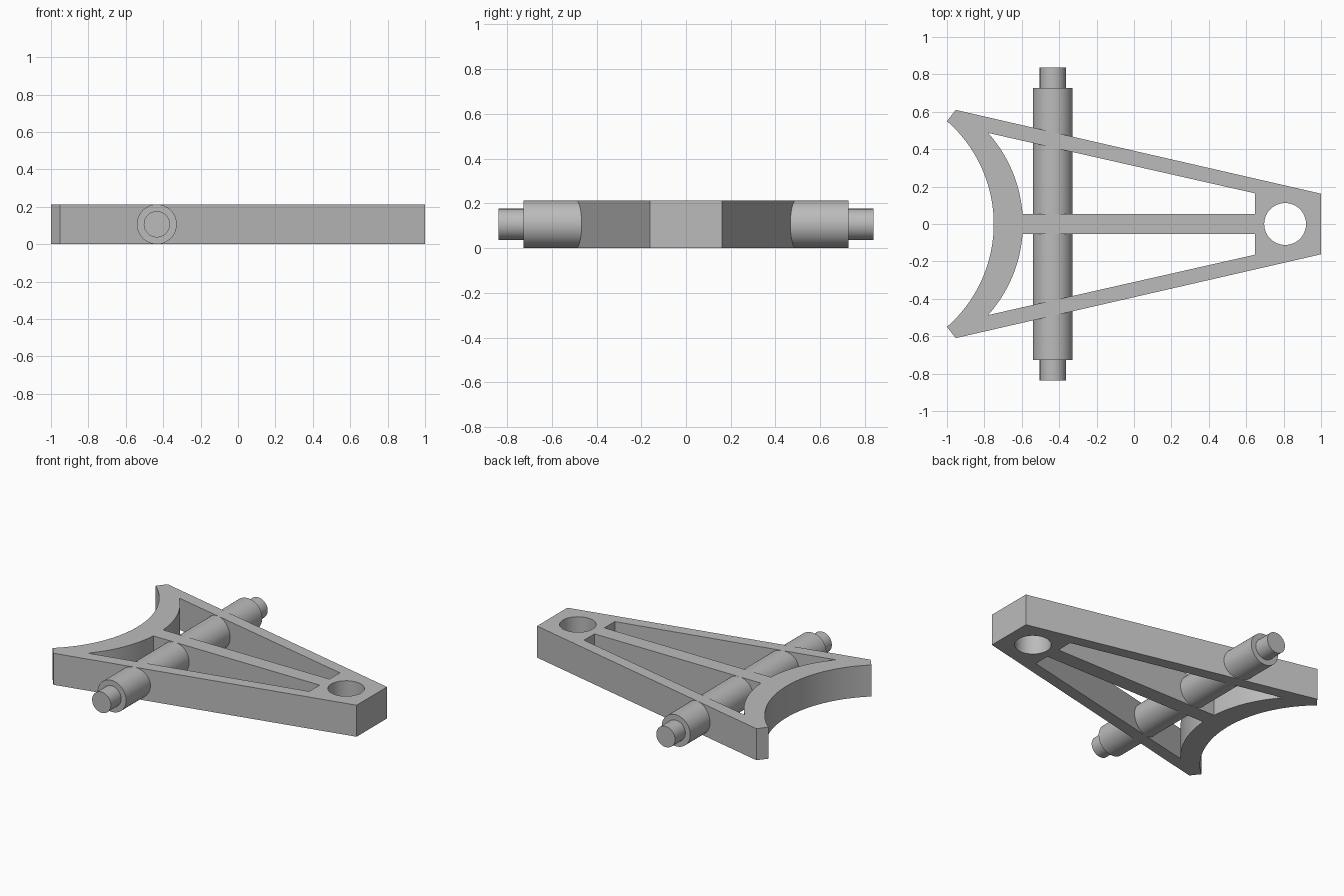
import bpy, bmesh
from math import asin, cos, sin, pi, radians
from mathutils import Matrix, Vector

cube = bpy.data.objects.get("Cube")
if cube:
    bpy.data.objects.remove(cube, do_unlink=True)

HEIGHT = 0.213
ARC_R = 0.73          # radius shared by both curved edges of the fork
ROD_X = -0.434

grey = bpy.data.materials.new("plain_grey")
grey.use_nodes = True
colour = (0.5, 0.5, 0.5, 1)
grey.diffuse_color = colour
grey.node_tree.nodes["Principled BSDF"].inputs["Base Color"].default_value = colour


def arc(apex_x, y0, y1, steps):
    """Points on a curved edge bulging toward +x, from y0 to y1."""
    a0, a1 = asin(y0 / ARC_R), asin(y1 / ARC_R)
    angles = [a0 + (a1 - a0) * i / steps for i in range(steps + 1)]
    return [(apex_x - ARC_R + ARC_R * cos(a), ARC_R * sin(a)) for a in angles]


def finish(obj):
    obj.data.materials.clear()
    obj.data.materials.append(grey)
    bpy.ops.object.select_all(action='DESELECT')
    obj.select_set(True)
    bpy.context.view_layer.objects.active = obj
    bpy.ops.object.shade_smooth_by_angle(angle=radians(30))


def extruded_plate(name, loops):
    """Fill the outer loop, leave the other loops open, extrude upward."""
    bm = bmesh.new()
    edges = []
    for loop in loops:
        verts = [bm.verts.new((x, y, 0)) for x, y in loop]
        edges += [bm.edges.new((v, verts[i - 1])) for i, v in enumerate(verts)]
    bmesh.ops.triangle_fill(bm, edges=edges, use_beauty=True, normal=(0, 0, 1))
    top = bmesh.ops.extrude_face_region(bm, geom=bm.faces[:], use_keep_orig=True)
    bmesh.ops.translate(bm, vec=(0, 0, HEIGHT),
                        verts=[g for g in top["geom"] if isinstance(g, bmesh.types.BMVert)])
    bmesh.ops.recalc_face_normals(bm, faces=bm.faces[:])
    mesh = bpy.data.meshes.new(name)
    bm.to_mesh(mesh)
    bm.free()
    obj = bpy.data.objects.new(name, mesh)
    bpy.context.collection.objects.link(obj)
    finish(obj)
    return obj


# Tapered frame: concave fork end, two long windows and a round eye
outline = arc(-0.75, -0.55, 0.55, 40) + [(-0.953, 0.61), (1, 0.162),
                                         (1, -0.162), (-0.953, -0.61)]
window = arc(-0.594, 0.053, 0.487, 24) + [(0.647, 0.164), (0.647, 0.053)]
mirrored = [(x, -y) for x, y in window]
eye = [(0.808 + 0.112 * cos(2 * pi * i / 48), 0.112 * sin(2 * pi * i / 48))
       for i in range(48)]
extruded_plate("arm_frame", [outline, window, mirrored, eye])


# Stepped cross rod, turned around the y axis
def turned_rod(name, profile, segments=48):
    bm = bmesh.new()
    verts = [bm.verts.new((r, y, 0)) for r, y in profile]
    edges = [bm.edges.new(pair) for pair in zip(verts, verts[1:])]
    bmesh.ops.spin(bm, geom=verts + edges, cent=(0, 0, 0), axis=(0, 1, 0),
                   angle=2 * pi, steps=segments, use_merge=True)
    bmesh.ops.remove_doubles(bm, verts=bm.verts[:], dist=0.0001)
    bmesh.ops.recalc_face_normals(bm, faces=bm.faces[:])
    bmesh.ops.translate(bm, verts=bm.verts[:], vec=Vector((ROD_X, 0, HEIGHT / 2)))
    mesh = bpy.data.meshes.new(name)
    bm.to_mesh(mesh)
    bm.free()
    obj = bpy.data.objects.new(name, mesh)
    bpy.context.collection.objects.link(obj)
    finish(obj)


ROD_R, PIN_R = HEIGHT / 2, 0.07
turned_rod("cross_rod", [(0, -0.837), (PIN_R, -0.837), (PIN_R, -0.727), (ROD_R, -0.727),
                         (ROD_R, 0.727), (PIN_R, 0.727), (PIN_R, 0.837), (0, 0.837)])
